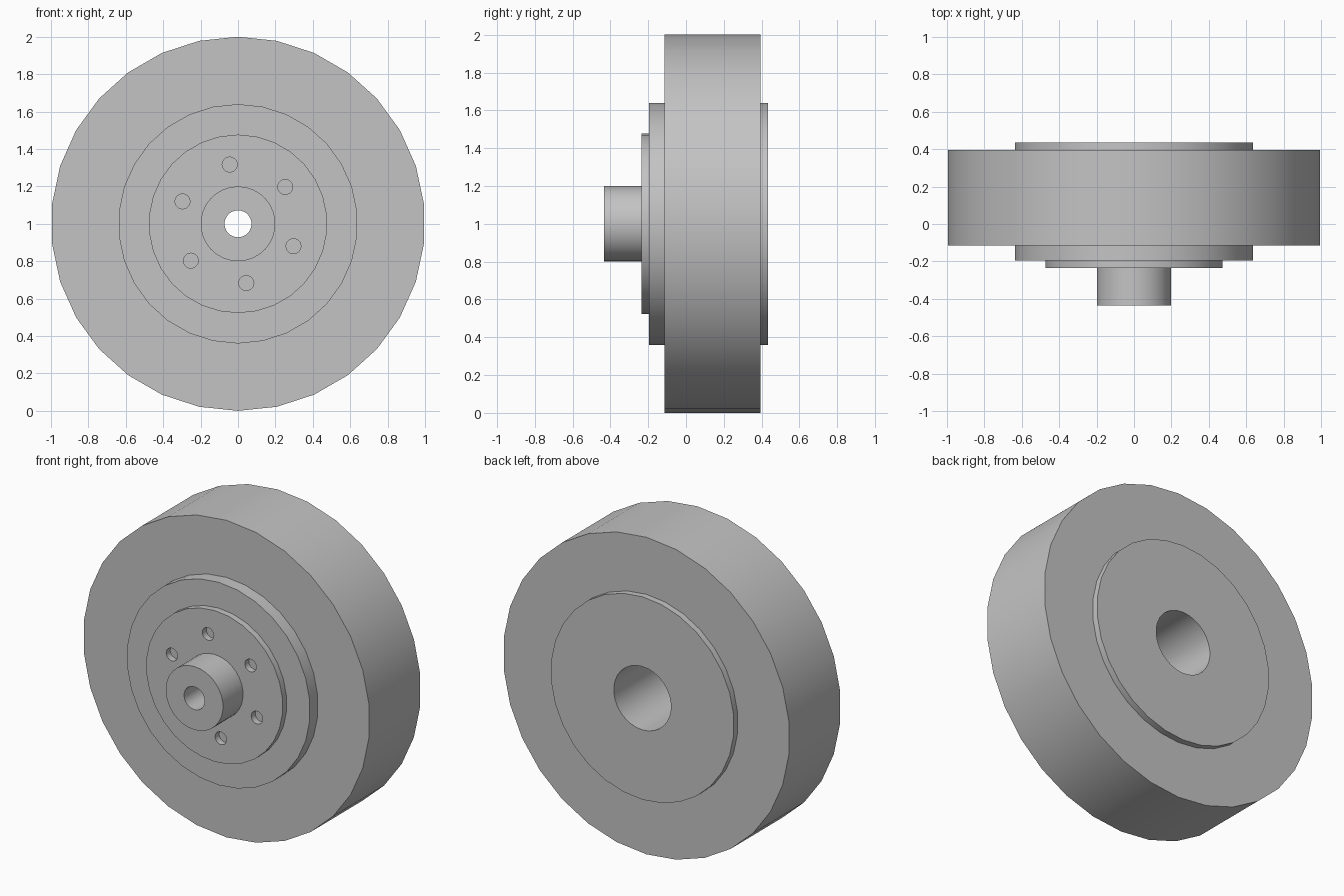
import bpy, bmesh, math
from mathutils import Vector, Matrix

cube = bpy.data.objects.get("Cube")
if cube:
    bpy.data.objects.remove(cube, do_unlink=True)

CENTRE = Vector((0, 0, 1))
SIDES = 30

grey = bpy.data.materials.new("plain_grey")
grey.use_nodes = True
colour = (0.55, 0.55, 0.55, 1)
grey.diffuse_color = colour
grey.node_tree.nodes["Principled BSDF"].inputs["Base Color"].default_value = colour


def lathe(name, profile, sides=SIDES):
    """Revolve a closed (radius, y) outline around the wheel axis."""
    bm = bmesh.new()
    rings = []
    for i in range(sides):
        a = math.pi / 2 + math.tau * i / sides
        rings.append([bm.verts.new(CENTRE + Vector((r * math.cos(a), y, r * math.sin(a))))
                      for r, y in profile])
    n = len(profile)
    for i in range(sides):
        a, b = rings[i], rings[(i + 1) % sides]
        for j in range(n):
            k = (j + 1) % n
            bm.faces.new((a[j], a[k], b[k], b[j]))
    bmesh.ops.recalc_face_normals(bm, faces=bm.faces)
    mesh = bpy.data.meshes.new(name)
    bm.to_mesh(mesh)
    bm.free()
    mesh.materials.append(grey)
    obj = bpy.data.objects.new(name, mesh)
    bpy.context.collection.objects.link(obj)
    return obj


def washer(name, outer, inner, front, back):
    return lathe(name, [(inner, front), (outer, front), (outer, back), (inner, back)])


def activate(obj):
    bpy.ops.object.select_all(action='DESELECT')
    obj.select_set(True)
    bpy.context.view_layer.objects.active = obj


# Wheel with raised centre on both faces and a wide bore
wheel = lathe("wheel_body", [
    (0.2, -0.195), (0.64, -0.195), (0.64, -0.115), (1, -0.115),
    (1, 0.395), (0.64, 0.395), (0.64, 0.435), (0.2, 0.435)])

# Mounting plate and shaft collar
plate = washer("mounting_plate", 0.477, 0.072, -0.235, -0.195)
collar = washer("shaft_collar", 0.2, 0.072, -0.435, -0.235)

# Six bolt holes cut through the plate
bm = bmesh.new()
for i in range(6):
    a = math.radians(98 + 60 * i)
    place = Matrix.Translation(CENTRE + Vector((0.32 * math.cos(a), -0.215, 0.32 * math.sin(a))))
    bmesh.ops.create_cone(bm, cap_ends=True, segments=20, radius1=0.04, radius2=0.04,
                          depth=0.1, matrix=place @ Matrix.Rotation(math.pi / 2, 4, 'X'))
mesh = bpy.data.meshes.new("bolt_hole_cutter")
bm.to_mesh(mesh)
bm.free()
cutter = bpy.data.objects.new("bolt_hole_cutter", mesh)
bpy.context.collection.objects.link(cutter)
cutter.hide_render = True
mod = plate.modifiers.new("bolt_holes", 'BOOLEAN')
mod.operation = 'DIFFERENCE'
mod.solver = 'EXACT'
mod.object = cutter
activate(plate)
bpy.ops.object.modifier_apply(modifier=mod.name)
bpy.data.objects.remove(cutter, do_unlink=True)

for part in (wheel, plate, collar):
    activate(part)
    bpy.ops.object.shade_smooth_by_angle(angle=math.radians(30))
